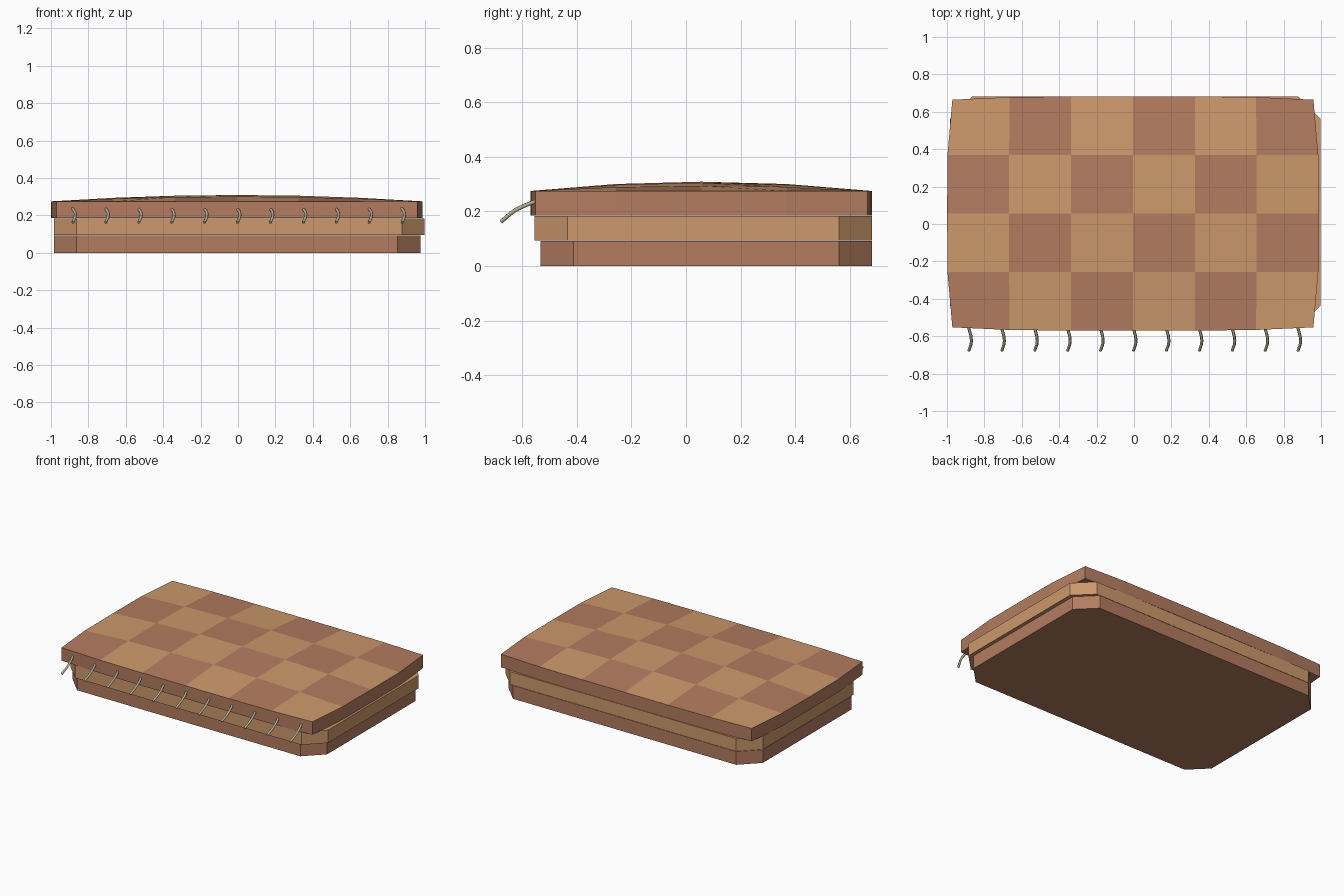
import bpy, bmesh

if "Cube" in bpy.data.objects:
    bpy.data.objects.remove(bpy.data.objects["Cube"])


def material(name, srgb):
    m = bpy.data.materials.new(name)
    lin = [((c / 255 + 0.055) / 1.055) ** 2.4 for c in srgb]
    m.diffuse_color = (*lin, 1)
    m.use_nodes = True
    m.node_tree.nodes["Principled BSDF"].inputs["Base Color"].default_value = m.diffuse_color
    return m


BROWN = material("warm brown", (180, 124, 96))
TAN = material("tan", (205, 153, 108))
CORD = material("grey cord", (185, 175, 148))


def finish(bm, name, mats):
    bmesh.ops.recalc_face_normals(bm, faces=bm.faces)
    me = bpy.data.meshes.new(name)
    bm.to_mesh(me)
    bm.free()
    for m in mats:
        me.materials.append(m)
    ob = bpy.data.objects.new(name, me)
    bpy.context.collection.objects.link(ob)
    return ob


def extrude_down(bm, z):
    # Give a sheet straight sides and a flat underside at height z
    ret = bmesh.ops.extrude_face_region(bm, geom=bm.faces[:], use_keep_orig=True)
    new = [g for g in ret["geom"] if isinstance(g, bmesh.types.BMVert)]
    for v in new:
        v.co.z = z


def folded_layer(name, x0, x1, y0, y1, z0, z1, mat, cut=0.121):
    # Slab with clipped corners
    pts = [(x0 + cut, y0), (x1 - cut, y0), (x1, y0 + cut), (x1, y1 - cut),
           (x1 - cut, y1), (x0 + cut, y1), (x0, y1 - cut), (x0, y0 + cut)]
    bm = bmesh.new()
    bm.faces.new([bm.verts.new((x, y, z1)) for x, y in pts])
    extrude_down(bm, z0)
    return finish(bm, name, [mat])


# Lower folded layers
folded_layer("bottom_layer", -0.985, 0.975, -0.534, 0.682, 0.0, 0.092, BROWN)
folded_layer("middle_layer", -0.985, 0.998, -0.556, 0.682, 0.094, 0.183, TAN)

# Domed chequered top: 6 x 4 patches, pulled in at the corners
NX, NY = 6, 4
bm = bmesh.new()
grid = []
for i in range(NX + 1):
    u = 2 * i / NX - 1
    column = []
    for j in range(NY + 1):
        v = 2 * j / NY - 1
        corner = (u * v) ** 4
        x = -0.006 + 0.993 * u * (1 - 0.028 * corner)
        y = 0.056 + 0.626 * v * (1 - 0.028 * corner)
        z = 0.275 + 0.034 * (1 - u * u) * (1 - v * v)
        column.append(bm.verts.new((x, y, z)))
    grid.append(column)
patches = []
for i in range(NX):
    for j in range(NY):
        f = bm.faces.new((grid[i][j], grid[i + 1][j],
                          grid[i + 1][j + 1], grid[i][j + 1]))
        patches.append((f, (i + j) % 2))
extrude_down(bm, 0.185)
for f in bm.faces:
    f.material_index = 0
for f, k in patches:
    f.material_index = k
finish(bm, "chequered_top", [BROWN, TAN])

# Fringe cords along the front edge
path = [(-0.005, -0.55, 0.238), (0.011, -0.625, 0.205), (-0.003, -0.678, 0.162)]
for n in range(11):
    cx = -0.88 + 0.176 * n
    cu = bpy.data.curves.new("fringe_cord", "CURVE")
    cu.dimensions = "3D"
    cu.bevel_depth = 0.008
    cu.bevel_resolution = 1
    cu.use_fill_caps = True
    cu.resolution_u = 3
    sp = cu.splines.new("BEZIER")
    sp.bezier_points.add(len(path) - 1)
    for p, (x, y, z) in zip(sp.bezier_points, path):
        p.co = (cx + x, y, z)
        p.handle_left_type = p.handle_right_type = "AUTO"
    cu.materials.append(CORD)
    bpy.context.collection.objects.link(bpy.data.objects.new("fringe_cord", cu))
